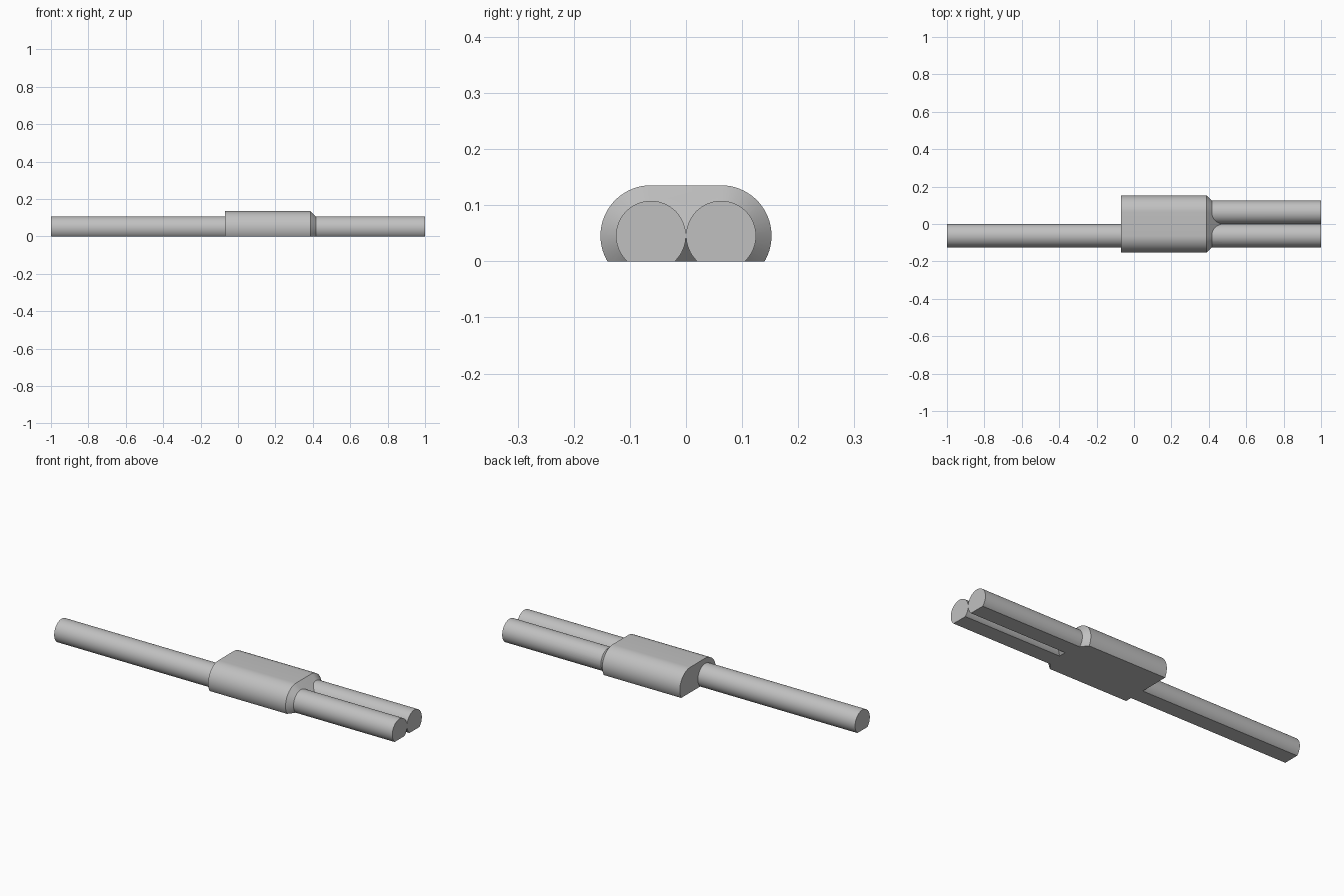
import bpy, bmesh
from math import cos, sin, pi, radians

cube = bpy.data.objects.get("Cube")
if cube:
    bpy.data.objects.remove(cube)

AXIS_Y, AXIS_Z = 0.0625, 0.0455    # rod axes at y = +/-AXIS_Y
ROD_R, BODY_R = 0.0623, 0.09
BODY_BACK, TAPER_START = -0.07, 0.388
STEPS = 64

grey = bpy.data.materials.new("light grey")
grey.use_nodes = True
colour = (0.53, 0.53, 0.53, 1)
grey.diffuse_color = colour
grey.node_tree.nodes["Principled BSDF"].inputs["Base Color"].default_value = colour


def hull(name, rings):
    """Convex solid around circles given as (x, y, radius)."""
    bm = bmesh.new()
    for x, y, r in rings:
        for i in range(STEPS if r else 1):
            a = 2 * pi * i / STEPS
            bm.verts.new((x, y + r * cos(a), AXIS_Z + r * sin(a)))
    result = bmesh.ops.convex_hull(bm, input=bm.verts)
    spare = [v for v in bm.verts if not v.link_faces]
    bmesh.ops.delete(bm, geom=spare, context='VERTS')
    bmesh.ops.dissolve_limit(bm, angle_limit=radians(0.5), verts=bm.verts, edges=bm.edges)
    bmesh.ops.recalc_face_normals(bm, faces=bm.faces)
    mesh = bpy.data.meshes.new(name)
    bm.to_mesh(mesh)
    bm.free()
    mesh.materials.append(grey)
    obj = bpy.data.objects.new(name, mesh)
    bpy.context.collection.objects.link(obj)
    return obj


# Rounded housing whose front end tapers at 45 degrees to a line
housing = hull("splitter_housing", [
    (x, side * AXIS_Y, r) for side in (-1, 1)
    for x, r in ((BODY_BACK, BODY_R), (TAPER_START, BODY_R), (TAPER_START + BODY_R, 0))])

# One rod on one end, a pair on the other
rods = [hull(name, [(x0, y, ROD_R), (x1, y, ROD_R)]) for name, x0, x1, y in (
    ("single_rod", -1, 0, -AXIS_Y),
    ("right_rod", 0.2, 1, -AXIS_Y),
    ("left_rod", 0.2, 1, AXIS_Y))]

# Fuse everything into one solid
for rod in rods:
    mod = housing.modifiers.new("join " + rod.name, 'BOOLEAN')
    mod.operation, mod.solver, mod.object = 'UNION', 'EXACT', rod
bpy.context.view_layer.update()
fused = bpy.data.meshes.new_from_object(
    housing.evaluated_get(bpy.context.evaluated_depsgraph_get()))
housing.modifiers.clear()
housing.data = fused
for rod in rods:
    bpy.data.objects.remove(rod)

# Slice off the underside to leave a flat base
bm = bmesh.new()
bm.from_mesh(fused)
cut = bmesh.ops.bisect_plane(bm, geom=bm.verts[:] + bm.edges[:] + bm.faces[:], dist=1e-6,
                             plane_co=(0, 0, 0), plane_no=(0, 0, -1), clear_outer=True)
rim = [e for e in cut["geom_cut"] if isinstance(e, bmesh.types.BMEdge)]
bmesh.ops.triangle_fill(bm, edges=rim, use_beauty=True, normal=(0, 0, -1))
bmesh.ops.dissolve_limit(bm, angle_limit=radians(0.5), verts=bm.verts, edges=bm.edges)
bmesh.ops.recalc_face_normals(bm, faces=bm.faces)
bm.to_mesh(fused)
bm.free()

bpy.ops.object.select_all(action='DESELECT')
housing.select_set(True)
bpy.context.view_layer.objects.active = housing
bpy.ops.object.shade_smooth_by_angle(angle=radians(25))
